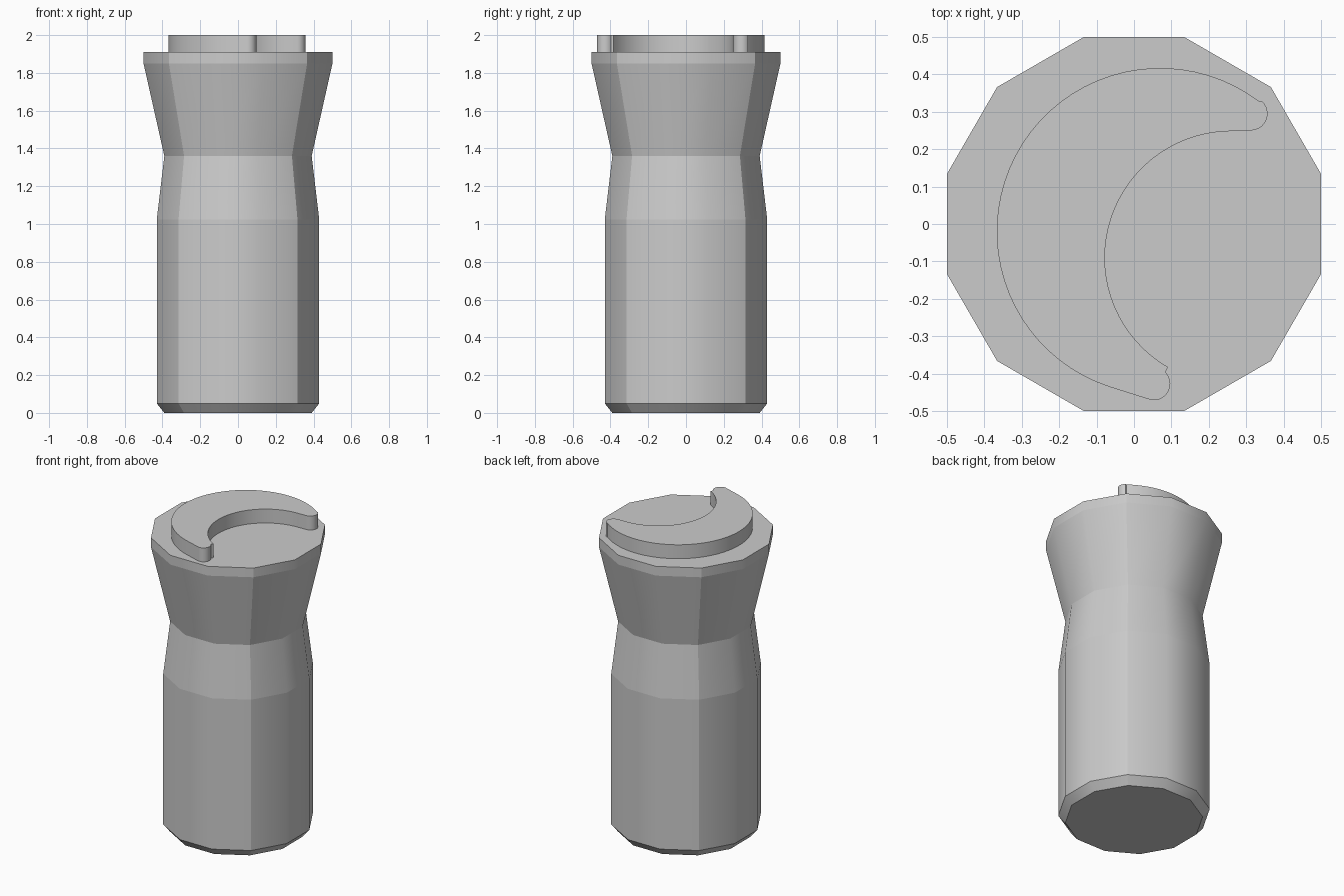
import bpy, bmesh
from math import cos, sin, radians

old = bpy.data.objects.get("Cube")
if old:
    bpy.data.objects.remove(old, do_unlink=True)

# Single grey material
grey = bpy.data.materials.new("plain grey")
grey.use_nodes = True
colour = (0.6, 0.6, 0.6, 1)
grey.diffuse_color = colour
grey.node_tree.nodes["Principled BSDF"].inputs["Base Color"].default_value = colour


def finish(bm, name):
    bmesh.ops.recalc_face_normals(bm, faces=bm.faces)
    mesh = bpy.data.meshes.new(name)
    bm.to_mesh(mesh)
    bm.free()
    mesh.materials.append(grey)
    obj = bpy.data.objects.new(name, mesh)
    bpy.context.collection.objects.link(obj)
    return obj


def arc(cx, cy, r, start, end, steps):
    angles = [radians(start + (end - start) * i / steps) for i in range(steps + 1)]
    return [(cx + r * cos(a), cy + r * sin(a)) for a in angles]


# Twelve-sided body: half width across flats and height of each ring
SIDES = 12
profile = [(0.39, 0), (0.43, 0.05), (0.43, 1.025), (0.39, 1.36), (0.5, 1.85), (0.5, 1.91)]
bm = bmesh.new()
rings = []
for half, z in profile:
    # the width is measured to the outer flat
    r = half / cos(radians(15))
    rings.append([bm.verts.new((x, y, z)) for x, y in arc(0, 0, r, 15, 345, SIDES - 1)])
for low, high in zip(rings, rings[1:]):
    for i in range(SIDES):
        j = (i + 1) % SIDES
        bm.faces.new((low[i], low[j], high[j], high[i])).smooth = True
bm.faces.new(rings[0])
bm.faces.new(rings[-1])
# Ring edges and the four diagonal corners stay crisp
for e in bm.edges:
    a, b = e.verts
    level = abs(a.co.z - b.co.z) < 0.001
    diagonal = abs(abs(a.co.x) - abs(a.co.y)) < 0.001
    e.smooth = not (level or diagonal)
finish(bm, "body")

# Raised crescent on the top, with rounded tips
outline = (arc(0.07, -0.02, 0.437, 53, 252, 40)
           + arc(0.053, -0.427, 0.044, -100, 45, 10)
           + arc(0.26, -0.09, 0.338, 240, 92, 32)
           + arc(0.312, 0.295, 0.045, -90, 50, 10))
bm = bmesh.new()
base = bm.faces.new([bm.verts.new((x, y, 1.91)) for x, y in outline])
new = bmesh.ops.extrude_face_region(bm, geom=[base])["geom"]
bmesh.ops.translate(bm, vec=(0, 0, 0.09), verts=[v for v in new if isinstance(v, bmesh.types.BMVert)])
crescent = finish(bm, "crescent")
bpy.ops.object.select_all(action="DESELECT")
crescent.select_set(True)
bpy.context.view_layer.objects.active = crescent
bpy.ops.object.shade_smooth_by_angle(angle=radians(30))
